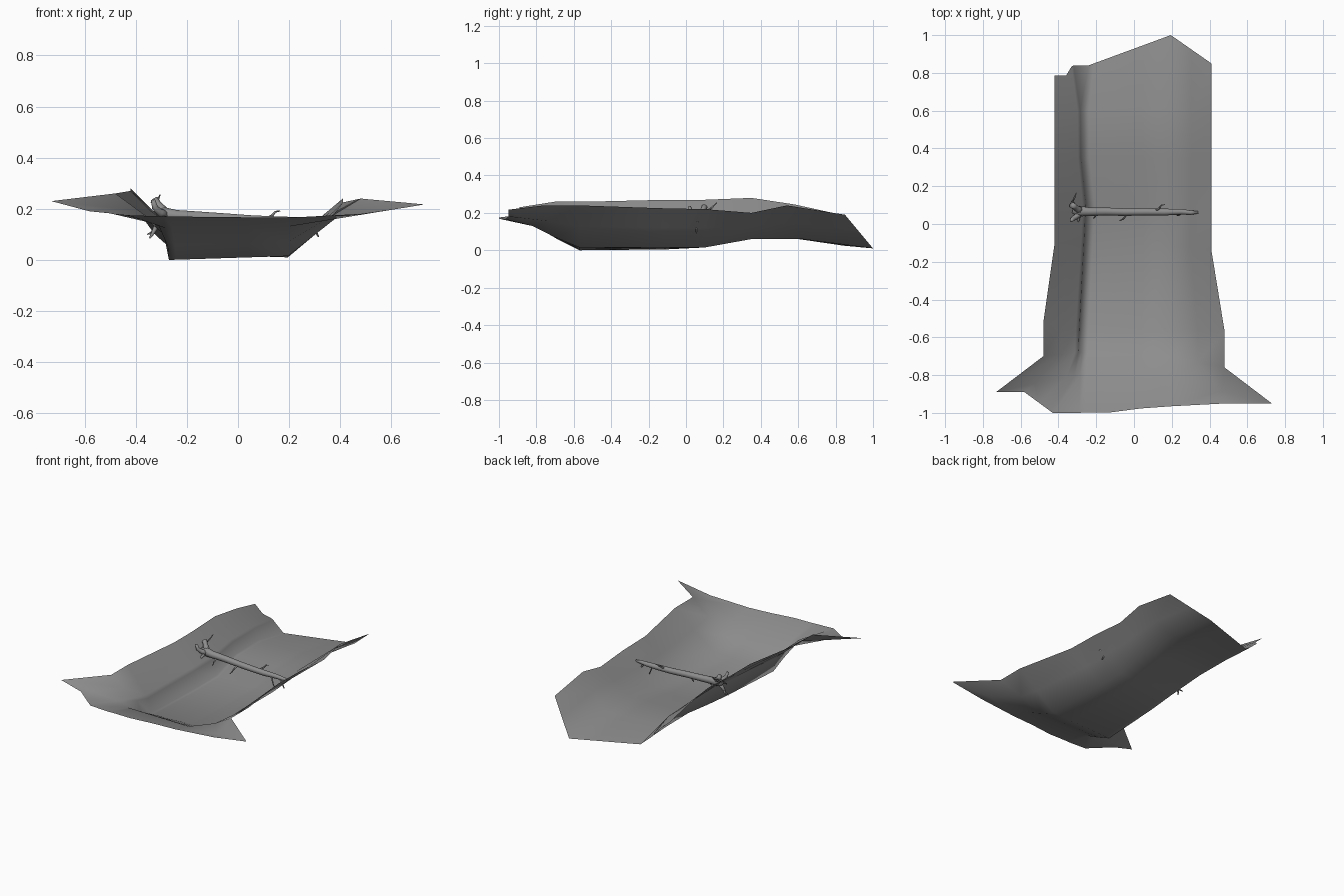
import bpy
import bmesh
import math
from mathutils import Vector

# Dark grey shared by ground and wood
grey = bpy.data.materials.new("dark_grey")
grey.diffuse_color = (.27, .27, .27, 1)


def finish(bm, name):
    bmesh.ops.recalc_face_normals(bm, faces=bm.faces)
    me = bpy.data.meshes.new(name)
    bm.to_mesh(me)
    bm.free()
    for p in me.polygons:
        p.use_smooth = True
    me.materials.append(grey)
    ob = bpy.data.objects.new(name, me)
    bpy.context.collection.objects.link(ob)
    return ob


# Stream bed: each row gives left edge, foot of the cut bank,
# cut width and height, right foot (x = 0.2) and right edge
ROWS = [
    # left x, y, z       foot x, y, z        cut w, h     right foot y, z   right x, y, z
    (-.58, -.89, .19,  -.29, -1.0, .170,   .14, .005,   -.965, .165,   .48, -.95, .18),
    (-.73, -.89, .23,  -.285, -.80, .125,  .03, .02,    -.82, .13,     .73, -.95, .217),
    (-.48, -.70, .26,  -.275, -.68, .055,  .02, .07,    -.70, .07,     .48, -.76, .24),
    (-.48, -.52, .26,  -.27, -.57, .0,     .02, .10,    -.57, .015,    .48, -.57, .24),
    (-.42, -.10, .27,  -.245, -.10, .005,  .02, .11,    -.10, .015,    .41, -.14, .225),
    (-.42, .10, .27,   -.235, .10, .015,   .02, .11,    .10, .015,     .41, .10, .22),
    (-.42, .35, .28,   -.262, .35, .06,    .02, .08,    .35, .06,      .41, .35, .20),
    (-.42, .58, .245,  -.265, .60, .06,    .02, .08,    .62, .06,      .41, .54, .24),
    (-.42, .785, .20,  -.24, .84, .025,    .08, .07,    1.0, .01,      .41, .85, .19),
]
bm = bmesh.new()
grid = []
for lx, ly, lz, sx, sy, sz, w, h, gy, gz, rx, ry, rz in ROWS:
    left = Vector((lx, ly, lz))
    foot = Vector((sx, sy, sz))
    lip = foot + Vector((-w, 0, h))
    right_foot = Vector((.195, gy, gz))
    right = Vector((rx, ry, rz))
    # Extra points beside the cut keep its shading narrow
    pts = [left, left.lerp(lip, .5), lip.lerp(left, .1), lip,
           foot, foot.lerp(right_foot, .06),
           foot.lerp(right_foot, .33), foot.lerp(right_foot, .67),
           right_foot, right_foot.lerp(right, .5), right]
    grid.append([bm.verts.new(p) for p in pts])
# Notch in the back edge, corner in the front edge
grid[-1][1].co.x, grid[-1][1].co.y = -.36, .785
grid[0][6].co.y = -.998
for a, b in zip(grid, grid[1:]):
    for i in range(len(a) - 1):
        bm.faces.new((a[i], a[i + 1], b[i + 1], b[i]))
bed = finish(bm, "stream_bed")
# Face the sheet upward
if sum(p.normal.z for p in bed.data.polygons) < 0:
    bed.data.flip_normals()


def tube(bm, pts, sides=10):
    """Tapered limb through (x, y, z, radius) points with closed ends."""
    rings = []
    ps = [Vector(p[:3]) for p in pts]
    for i, p in enumerate(ps):
        d = (ps[min(i + 1, len(ps) - 1)] - ps[max(i - 1, 0)]).normalized()
        ref = Vector((0, 1, 0)) if abs(d.y) < .8 else Vector((1, 0, 0))
        u = d.cross(ref).normalized()
        v = d.cross(u)
        r = pts[i][3]
        rings.append([bm.verts.new(p + r * (math.cos(t) * u + math.sin(t) * v))
                      for t in (2 * math.pi * k / sides for k in range(sides))])
    for a, b in zip(rings, rings[1:]):
        for k in range(sides):
            n = (k + 1) % sides
            bm.faces.new((a[k], a[n], b[n], b[k]))
    bm.faces.new(rings[0])
    bm.faces.new(rings[-1])


# Fallen trunk across the stream
bm = bmesh.new()
tube(bm, [(-.325, .075, .18, .018), (-.29, .068, .178, .028), (-.24, .065, .172, .023),
          (-.15, .066, .168, .021), (-.05, .063, .162, .02), (.06, .064, .155, .019),
          (.16, .063, .152, .018), (.25, .065, .152, .015), (.30, .06, .152, .012),
          (.34, .062, .152, .006)], 12)
finish(bm, "fallen_log")

# Forked roots at the left end
bm = bmesh.new()
for limb in (
    [(-.28, .068, .178, .022), (-.30, .08, .20, .018), (-.315, .092, .218, .015), (-.328, .10, .235, .017)],
    [(-.28, .062, .175, .02), (-.305, .04, .185, .015), (-.325, .025, .205, .012), (-.332, .018, .235, .008)],
    [(-.31, .09, .21, .009), (-.325, .12, .215, .006), (-.315, .14, .23, .005), (-.305, .165, .255, .002)],
    [(-.29, .05, .17, .01), (-.295, .02, .155, .007), (-.308, -.005, .14, .004), (-.298, -.022, .13, .002)],
    [(-.30, .06, .165, .013), (-.32, .05, .13, .01), (-.333, .045, .105, .007), (-.345, .03, .085, .003)],
    [(-.325, .05, .12, .007), (-.34, .06, .105, .005), (-.355, .065, .10, .002)],
):
    tube(bm, limb, 8)
finish(bm, "log_roots")

# Broken twigs along the trunk
bm = bmesh.new()
for limb in (
    [(.115, .07, .16, .007), (.135, .085, .175, .005), (.145, .10, .188, .004), (.165, .103, .192, .002)],
    [(-.04, .055, .155, .007), (-.05, .035, .14, .005), (-.06, .025, .12, .004), (-.075, .018, .10, .002)],
    [(-.20, .05, .16, .006), (-.21, .035, .14, .004), (-.215, .03, .115, .002)],
    [(.22, .055, .145, .006), (.235, .045, .11, .004), (.245, .05, .08, .002)],
    [(.28, .06, .145, .007), (.30, .055, .12, .005), (.315, .055, .09, .003)],
):
    tube(bm, limb, 6)
finish(bm, "log_twigs")
